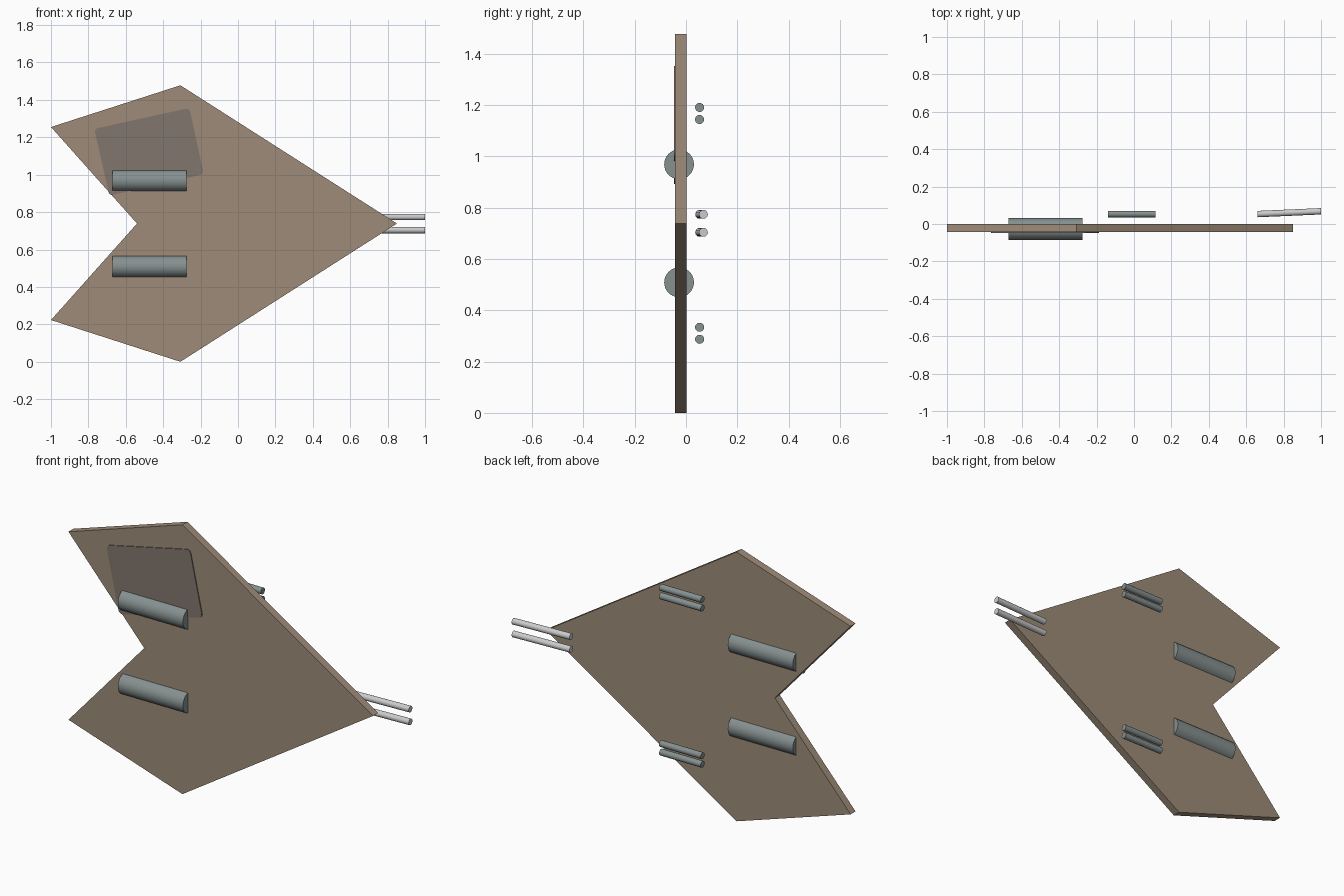
import bpy, bmesh
from math import radians
from mathutils import Vector

if "Cube" in bpy.data.objects:
    bpy.data.objects.remove(bpy.data.objects["Cube"])


def material(name, rgb):
    m = bpy.data.materials.new(name)
    m.diffuse_color = (*rgb, 1)
    m.use_nodes = True
    m.node_tree.nodes["Principled BSDF"].inputs["Base Color"].default_value = m.diffuse_color
    return m


TAN = material("tan_board", (0.34, 0.26, 0.19))
DARK = material("dark_panel", (0.22, 0.18, 0.155))
STEEL = material("blue_grey_metal", (0.24, 0.28, 0.28))


def slab(name, outline, y_front, y_back, mat, round_corners=0):
    """Flat xz outline extruded along y."""
    bm = bmesh.new()
    face = bm.faces.new([bm.verts.new((x, y_front, z)) for x, z in outline])
    if round_corners:
        bmesh.ops.bevel(bm, geom=bm.verts[:], offset=round_corners, segments=3,
                        profile=0.5, affect='VERTICES')
    ext = bmesh.ops.extrude_face_region(bm, geom=bm.faces[:])
    verts = [v for v in ext["geom"] if isinstance(v, bmesh.types.BMVert)]
    bmesh.ops.translate(bm, verts=verts, vec=(0, y_back - y_front, 0))
    bmesh.ops.recalc_face_normals(bm, faces=bm.faces[:])
    mesh = bpy.data.meshes.new(name)
    bm.to_mesh(mesh)
    bm.free()
    ob = bpy.data.objects.new(name, mesh)
    bpy.context.collection.objects.link(ob)
    mesh.materials.append(mat)
    return ob


def rod(name, start, end, radius, mat=None):
    """Smooth cylinder between two points."""
    a, b = Vector(start), Vector(end)
    bpy.ops.mesh.primitive_cylinder_add(vertices=32, radius=radius,
                                        depth=(b - a).length, location=(a + b) / 2)
    ob = bpy.context.object
    ob.name = name
    ob.rotation_euler = (b - a).to_track_quat('Z', 'Y').to_euler()
    bpy.ops.object.shade_smooth_by_angle(angle=radians(30))
    if mat:
        ob.data.materials.append(mat)
    return ob


MID = 0.739  # height of the symmetry line

# Arrow-shaped board, mirrored about its middle height
upper = [(-1.0, 0.516), (-0.308, 0.739)]
outline = ([(-0.54, MID)] + [(x, MID + h) for x, h in upper] + [(0.85, MID)]
           + [(x, MID - h) for x, h in reversed(upper)])
slab("arrow_board", outline, -0.042, 0.001, TAN)

# Thin tilted panel on the front of the upper wing
slab("front_panel", [(-0.768, 1.245), (-0.26, 1.357), (-0.183, 1.003), (-0.688, 0.888)],
     -0.047, -0.041, DARK, round_corners=0.02)

for side, s in (("upper", 1), ("lower", -1)):
    # Thick cylinders set through the board
    z = MID + s * 0.23
    rod(f"{side}_engine", (-0.67, -0.027, z), (-0.275, -0.027, z), 0.058, STEEL)
    # Pairs of short rods behind each wing
    for i, h in enumerate((0.405, 0.452)):
        z = MID + s * h
        rod(f"{side}_short_rod_{i + 1}", (-0.138, 0.053, z), (0.114, 0.053, z), 0.0175, STEEL)
    # Slightly splayed long rods at the nose
    z = MID + s * 0.035
    rod(f"{side}_nose_rod", (0.66, 0.053, z), (1.0, 0.068, z), 0.017)
